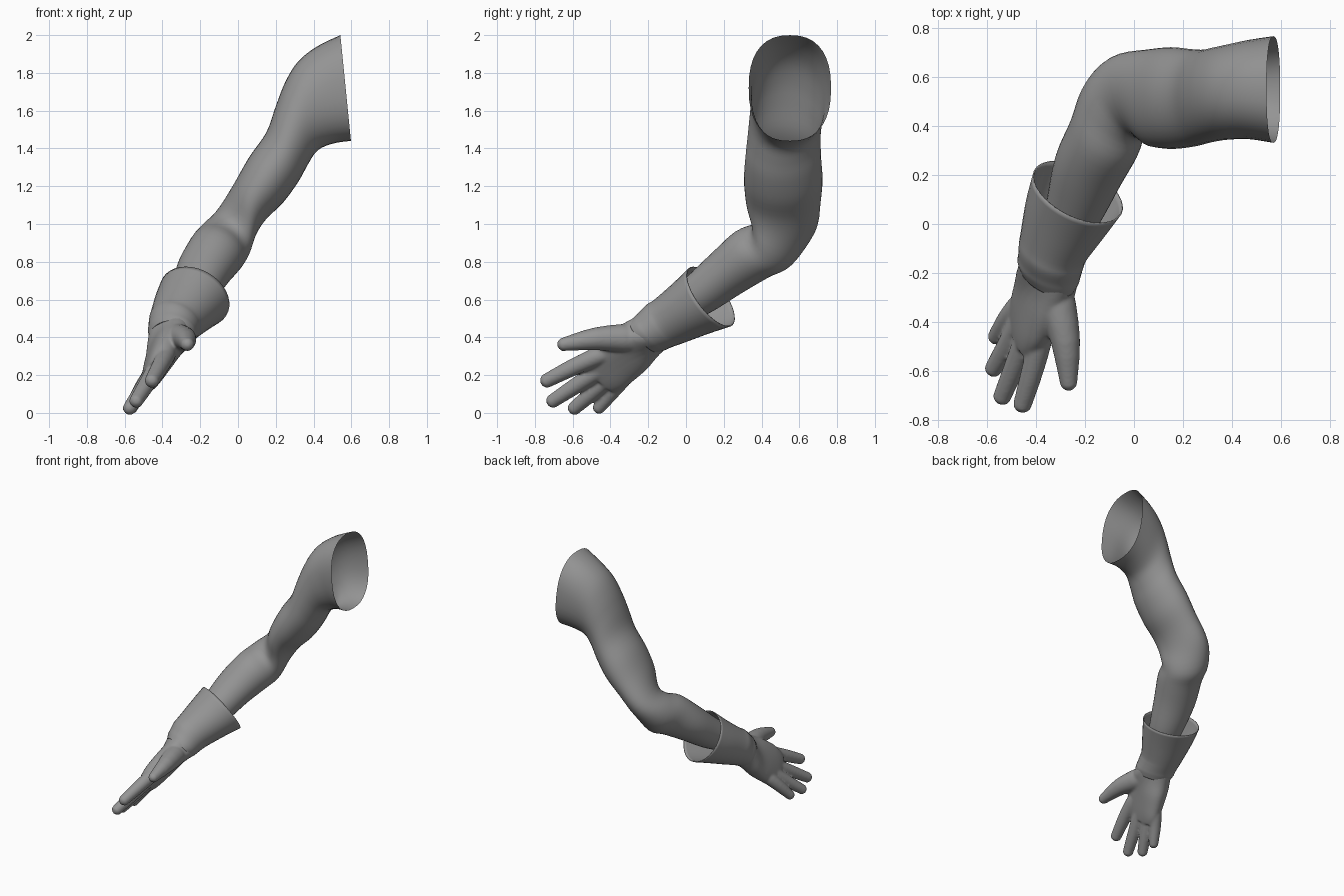
import bpy, bmesh, math
from mathutils import Vector

if "Cube" in bpy.data.objects:
    bpy.data.objects.remove(bpy.data.objects["Cube"])

SIDES = 36
grey = bpy.data.materials.new("plain_grey")
grey.diffuse_color = (0.3, 0.3, 0.3, 1)
grey.use_nodes = True
grey.node_tree.nodes["Principled BSDF"].inputs["Base Color"].default_value = grey.diffuse_color


def catmull(a, b, c, d, t):
    return [0.5 * (2 * q + (r - p) * t + (2 * p - 5 * q + 4 * r - s) * t * t
                   + (3 * q - p - 3 * r + s) * t ** 3)
            for p, q, r, s in zip(a, b, c, d)]


def refine(rings, steps):
    """Smoothly interpolate rows of ring parameters."""
    out = []
    for i in range(len(rings) - 1):
        a, d = rings[max(i - 1, 0)], rings[min(i + 2, len(rings) - 1)]
        out += [catmull(a, rings[i], rings[i + 1], d, k / steps) for k in range(steps)]
    return out + [rings[-1]]


def add_loft(bm, rings, steps=4, cap=False, square=0.0, fade=3):
    """Ring row: centre xyz, axis xyz, half width, half height, roll in degrees.
    square makes the rings boxier, fading out over the given number of rows."""
    loops = []
    for i, (x, y, z, nx, ny, nz, ru, rv, roll) in enumerate(refine(rings, steps)):
        n = Vector((nx, ny, nz)).normalized()
        u = Vector((0, 0, 1)).cross(n).normalized()
        v = n.cross(u)
        r = math.radians(roll)
        u, v = u * math.cos(r) + v * math.sin(r), v * math.cos(r) - u * math.sin(r)
        e = 1 - square * max(0, 1 - i / (fade * steps))
        loop = []
        for k in range(SIDES):
            a = 2 * math.pi * k / SIDES
            ca, sa = math.cos(a), math.sin(a)
            ca = math.copysign(abs(ca) ** e, ca)
            sa = math.copysign(abs(sa) ** e, sa)
            loop.append(bm.verts.new(Vector((x, y, z)) + u * ru * ca + v * rv * sa))
        loops.append(loop)
    for p, q in zip(loops, loops[1:]):
        for k in range(SIDES):
            j = (k + 1) % SIDES
            bm.faces.new((p[k], p[j], q[j], q[k]))
    if cap:
        bm.faces.new(loops[0][::-1])
        bm.faces.new(loops[-1])


def add_finger(bm, base, mid, tip, r0, r1):
    """Tapered tube along three points, narrow where buried, with a rounded tip."""
    base, mid, tip = Vector(base), Vector(mid), Vector(tip)
    end = (tip - mid).normalized()
    start = (mid - base).normalized()
    rows = [(base - start * r0, start, r0 * 0.35), (base, start, r0 * 0.9),
            (mid, (start + end) / 2, (r0 + r1) / 2)]
    for a in (0, 25, 50, 70, 86):
        t = math.radians(a)
        rows.append((tip - end * r1 * (1 - math.sin(t)), end, r1 * math.cos(t)))
    add_loft(bm, [[*c, *d, r, r, 0] for c, d, r in rows], 3, True)


def finish(bm, name):
    bmesh.ops.recalc_face_normals(bm, faces=bm.faces)
    me = bpy.data.meshes.new(name)
    bm.to_mesh(me)
    bm.free()
    me.materials.append(grey)
    me.polygons.foreach_set("use_smooth", [True] * len(me.polygons))
    ob = bpy.data.objects.new(name, me)
    bpy.context.collection.objects.link(ob)
    return ob


# Arm: open shoulder, upper arm, elbow and forearm ending inside the glove
bm = bmesh.new()
add_loft(bm, [
    (.57, .55, 1.72, -1, 0, -.1, .218, .281, 0),
    (.47, .55, 1.685, -.98, 0, -.2, .203, .26, 0),
    (.385, .54, 1.635, -.96, 0, -.27, .195, .237, 0),
    (.33, .53, 1.565, -.92, 0, -.38, .193, .205, 0),
    (.285, .52, 1.47, -.88, 0, -.47, .193, .178, 0),
    (.235, .515, 1.355, -.84, 0, -.54, .2, .156, 0),
    (.15, .515, 1.235, -.8, 0, -.6, .208, .15, 0),
    (.06, .515, 1.115, -.77, -.05, -.62, .198, .128, 0),
    (-.02, .515, .985, -.65, -.3, -.7, .182, .118, 0),
    (-.083, .457, .89, -.55, -.65, -.55, .162, .145, 0),
    (-.122, .352, .84, -.42, -.72, -.55, .155, .15, 0),
    (-.187, .22, .743, -.35, -.75, -.55, .146, .132, 0),
    (-.245, .06, .62, -.35, -.75, -.55, .12, .112, 0),
    (-.30, -.08, .53, -.35, -.75, -.55, .09, .085, 0),
], square=0.17)
finish(bm, "arm")

# Glove cuff: thin flared sleeve with soft folds near the wrist
bm = bmesh.new()
add_loft(bm, [
    (-.23, .13, .615, -.4, -.8, -.58, .2, .19, 0),
    (-.278, .03, .555, -.38, -.78, -.56, .178, .163, 0),
    (-.325, -.08, .49, -.35, -.75, -.55, .148, .14, 0),
    (-.338, -.125, .467, -.33, -.75, -.57, .142, .134, 5),
    (-.345, -.165, .44, -.3, -.75, -.6, .137, .122, 10),
    (-.35, -.19, .423, -.28, -.75, -.6, .136, .115, 15),
    (-.353, -.22, .403, -.28, -.75, -.6, .126, .102, 25),
])
thin = finish(bm, "glove_cuff").modifiers.new("cloth", 'SOLIDIFY')
thin.thickness = 0.006
thin.offset = -1

# Glove hand: palm, four fingers and thumb fused together
bm = bmesh.new()
add_loft(bm, [
    (-.345, -.17, .435, -.3, -.75, -.6, .12, .104, 12),
    (-.357, -.23, .393, -.3, -.74, -.6, .13, .096, 30),
    (-.385, -.30, .335, -.32, -.72, -.6, .144, .083, 48),
    (-.42, -.38, .27, -.35, -.70, -.6, .147, .068, 53),
    (-.445, -.43, .222, -.38, -.68, -.6, .138, .055, 54),
    (-.462, -.467, .188, -.38, -.68, -.6, .118, .042, 54),
], 4, True, 0.25, 100)
for base, mid, tip, r0, r1 in [
    ((-.375, -.43, .315), (-.41, -.58, .25), (-.465, -.768, .155), .054, .038),
    ((-.425, -.42, .25), (-.475, -.55, .165), (-.55, -.733, .045), .052, .037),
    ((-.45, -.37, .215), (-.51, -.48, .12), (-.588, -.615, .004), .050, .036),
    ((-.46, -.32, .20), (-.515, -.385, .12), (-.577, -.48, .004), .050, .034),
    ((-.325, -.28, .395), (-.28, -.48, .392), (-.265, -.682, .357), .084, .036),
]:
    add_finger(bm, base, mid, tip, r0, r1)
hand = finish(bm, "glove_hand")
fuse = hand.modifiers.new("fuse", 'REMESH')
fuse.mode = 'VOXEL'
fuse.voxel_size = 0.008
fuse.use_smooth_shade = True
soften = hand.modifiers.new("soften", 'SMOOTH')
soften.factor = 0.5
soften.iterations = 8
